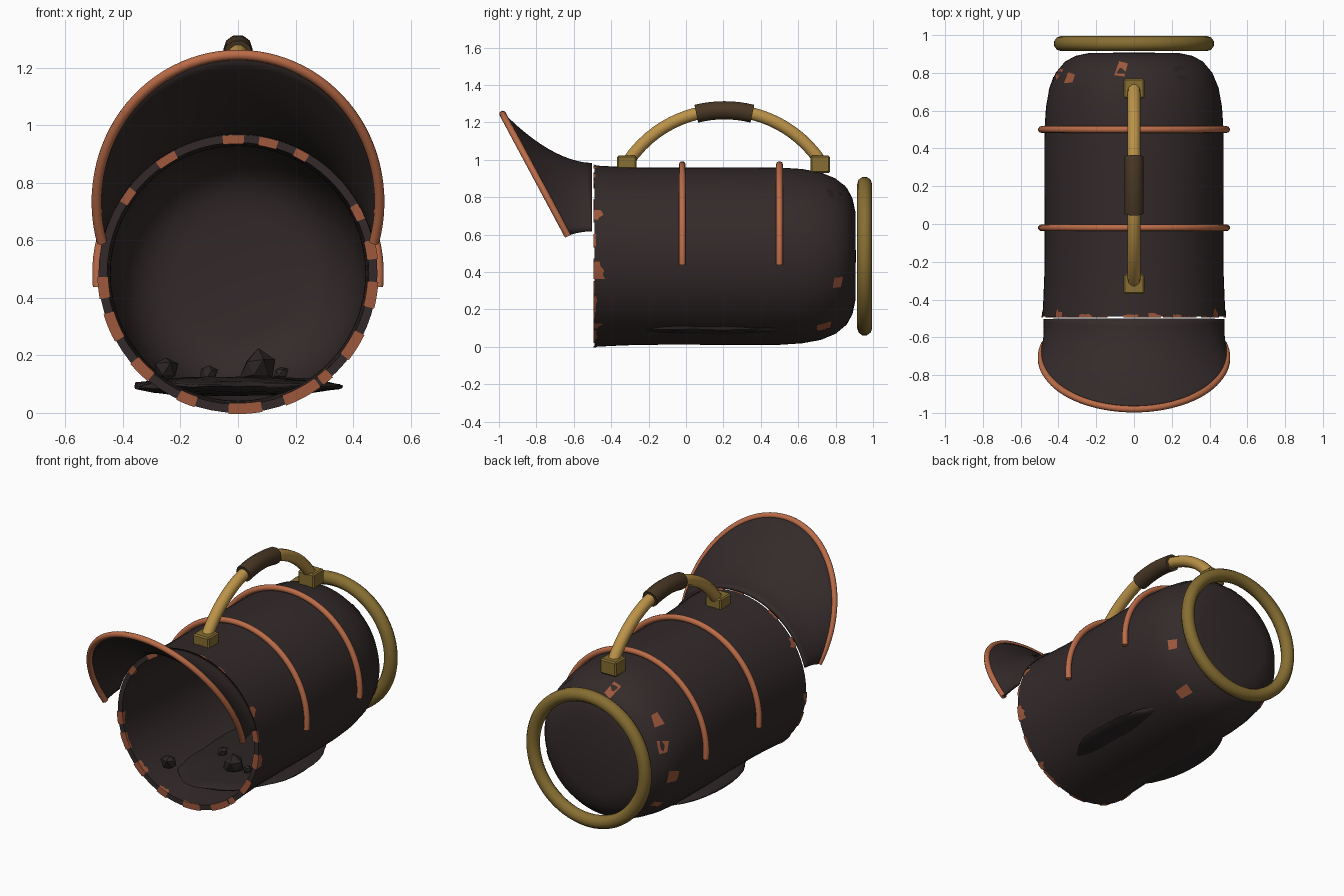
import bpy, bmesh, math, random
from math import sin, cos, pi, radians
from mathutils import Vector, noise

random.seed(4)
if "Cube" in bpy.data.objects:
    bpy.data.objects.remove(bpy.data.objects["Cube"])

AXIS_Z = 0.485


def material(name, r, g, b):
    m = bpy.data.materials.new(name)
    m.use_nodes = True
    m.diffuse_color = (r, g, b, 1)
    bsdf = m.node_tree.nodes["Principled BSDF"]
    bsdf.inputs["Base Color"].default_value = (r, g, b, 1)
    bsdf.inputs["Roughness"].default_value = 0.6
    return m


IRON = material("dark iron", 0.034, 0.023, 0.023)
COAL = material("coal black", 0.026, 0.019, 0.019)
COPPER = material("copper", 0.50, 0.15, 0.065)
RUST = material("worn copper", 0.34, 0.095, 0.045)
BRASS = material("brass", 0.50, 0.29, 0.065)
OLD_BRASS = material("aged brass", 0.24, 0.155, 0.032)
WOOD = material("brown grip", 0.065, 0.038, 0.018)


def smooth(obj, angle=40):
    bpy.ops.object.select_all(action='DESELECT')
    obj.select_set(True)
    bpy.context.view_layer.objects.active = obj
    bpy.ops.object.shade_smooth_by_angle(angle=radians(angle))


def add_mesh(name, bm, mat):
    bmesh.ops.recalc_face_normals(bm, faces=bm.faces)
    mesh = bpy.data.meshes.new(name)
    bm.to_mesh(mesh)
    bm.free()
    obj = bpy.data.objects.new(name, mesh)
    bpy.context.collection.objects.link(obj)
    mesh.materials.append(mat)
    return obj


def loft(name, rows, mat, wrap=False):
    """Skin a grid of points; wrap joins the end of each row to its start."""
    bm = bmesh.new()
    grid = [[bm.verts.new(p) for p in row] for row in rows]
    n = len(rows[0])
    for a, b in zip(grid, grid[1:]):
        for i in range(n if wrap else n - 1):
            j = (i + 1) % n
            bm.faces.new((a[i], a[j], b[j], b[i]))
    bmesh.ops.remove_doubles(bm, verts=bm.verts, dist=1e-5)
    return add_mesh(name, bm, mat)


def tube(name, points, radius, mat, closed=False):
    curve = bpy.data.curves.new(name, 'CURVE')
    curve.dimensions = '3D'
    curve.bevel_depth = radius
    curve.bevel_resolution = 3
    curve.use_fill_caps = True
    line = curve.splines.new('POLY')
    line.points.add(len(points) - 1)
    for p, co in zip(line.points, points):
        p.co = (*co, 1)
    line.use_cyclic_u = closed
    obj = bpy.data.objects.new(name, curve)
    bpy.context.collection.objects.link(obj)
    curve.materials.append(mat)
    bpy.ops.object.select_all(action='DESELECT')
    obj.select_set(True)
    bpy.context.view_layer.objects.active = obj
    bpy.ops.object.convert(target='MESH')
    smooth(bpy.context.object, 50)


def around(r, a, y):
    return Vector((r * cos(a), y, AXIS_Z + r * sin(a)))


def span(a, b, n):
    return [a + (b - a) * i / n for i in range(n + 1)]


# Bucket: outer skin, rolled over the rim into an inner skin
OUTER = [(-.49, .485), (-.4, .48), (-.25, .474), (0, .473), (.25, .475), (.5, .474),
         (.62, .466), (.72, .448), (.8, .415), (.86, .365), (.89, .31), (.905, .24), (.908, 0)]
INNER = [(y - (.03 if y > .6 else 0), max(r - .03, 0)) for y, r in OUTER]
loft("bucket", [[around(r, 2 * pi * i / 64, y) for i in range(64)]
                for y, r in OUTER[::-1] + INNER], IRON, wrap=True)
smooth(bpy.data.objects["bucket"])


def skin_radius(y):
    for (y0, r0), (y1, r1) in zip(OUTER, OUTER[1:]):
        if y <= y1:
            return r0 + (r1 - r0) * (y - y0) / (y1 - y0)
    return 0


# Flared hood, blending from a round collar to a tall lip
def lip(t):
    b = radians(-16 + 212 * t)
    z = .735 + .51 * sin(b)
    return Vector((.492 * cos(b), -.635 - .535 * (z - .6), z))


def hood_point(t, v):
    start, end = around(.49, radians(16 + 148 * t), -.502), lip(t)
    p = start.lerp(end, v ** 1.8)
    p.y = start.y + (end.y - start.y) * v
    return p


hood = loft("hood", [[hood_point(t, v) for t in span(0, 1, 48)] for v in span(0, 1, 12)], IRON)
solid = hood.modifiers.new("thickness", 'SOLIDIFY')
solid.thickness = .016
solid.offset = 0
smooth(hood)
tube("hood_rim", [lip(t) for t in span(0, 1, 56)], .018, COPPER)

# Copper bands over the upper half
for name, y in (("front_band", -.02), ("rear_band", .5)):
    tube(name, [around(.49, radians(a), y) for a in span(-5.5, 185.5, 48)], .018, COPPER)

# Brass ring behind the bucket
tube("rear_ring", [around(.385, 2 * pi * i / 64, .955) for i in range(64)],
     .04, OLD_BRASS, closed=True)


# Carrying handle: arched bar, grip and two mounting blocks
def arch(y):
    return Vector((0, y, .645 + math.sqrt(.62 ** 2 - (y - .205) ** 2)))


tube("handle_bar", [arch(y) for y in span(-.32, .73, 26)], .035, BRASS)
tube("handle_grip", [arch(y) for y in span(.055, .355, 8)], .051, WOOD)
for name, y, low in (("front_mount", -.317, .95), ("rear_mount", .718, .93)):
    bm = bmesh.new()
    bmesh.ops.create_cube(bm, size=1)
    bmesh.ops.scale(bm, verts=bm.verts, vec=(.11, .105, 1.022 - low))
    bmesh.ops.translate(bm, verts=bm.verts, vec=(0, y, (1.022 + low) / 2))
    bmesh.ops.bevel(bm, geom=bm.edges[:], offset=.008, segments=1, affect='EDGES')
    add_mesh(name, bm, OLD_BRASS)

# Flat bed of coal dust showing through both lower sides
bm = bmesh.new()
bmesh.ops.create_uvsphere(bm, u_segments=40, v_segments=12, radius=1)
for v in bm.verts:
    wobble = 1 + .06 * noise.noise(v.co * 2.5)
    v.co = Vector((v.co.x * .365 * wobble, .13 + v.co.y * .53 * wobble,
                   .092 + v.co.z * .033 + .008 * noise.noise(v.co * 3)))
smooth(add_mesh("coal_bed", bm, COAL), 60)

# Loose coal lumps
for i, (x, y, z, r) in enumerate([(-.25, -.32, .15, .048), (.07, -.15, .155, .062),
                                  (-.1, -.01, .135, .034), (.15, -.12, .14, .026)]):
    bm = bmesh.new()
    bmesh.ops.create_icosphere(bm, subdivisions=1, radius=r)
    for v in bm.verts:
        v.co = v.co * random.uniform(.75, 1.2) + Vector((x, y, z))
    add_mesh(f"coal_lump_{i + 1}", bm, COAL)


# Worn patches lying on the skin
def patch(name, angle, y, size, mat):
    bm = bmesh.new()
    ring = []
    for k in range(4):
        turn = k * pi / 2 + random.uniform(.3, 1.1)
        yy = y + size * cos(turn)
        r = skin_radius(yy)
        ring.append(bm.verts.new(around(r + .005, radians(angle) + size * sin(turn) / r, yy)))
    bm.faces.new(ring)
    add_mesh(name, bm, mat)


WORN = [(100, .82, .045), (143, .77, .045), (-20, .81, .036), (-58, .74, .05),
        (163, .8, .045), (190, .75, .05), (218, .77, .04)]
for i, (a, y, s) in enumerate(WORN):
    patch(f"worn_patch_{i + 1}", a, y, s, RUST)
patch("dark_patch", 52, .8, .05, COAL)

# Worn chips folded over the front rim: angle, width in degrees, depth
CHIPS = [(27, 7, .05), (-9, 11, .06), (-32, 12, .015), (-50, 5, .055), (-62, 16, .02),
         (-87, 14, .015), (-112, 8, .03), (225, 10, .04), (203, 12, .02), (186, 9, .03),
         (145, 7, .05), (122, 9, .015), (92, 9, .012), (77, 8, .02), (62, 6, .012),
         (10, 8, .012)]
for i, (a, w, depth) in enumerate(CHIPS):
    rows = []
    for k, f in enumerate(span(-.5, .5, 4)):
        ang = radians(a + w * f)
        d = depth * random.uniform(.35, 1)
        rows.append([around(skin_radius(-.49 + d) + .004, ang, -.49 + d),
                     around(.489, ang, -.494), around(.451, ang, -.494),
                     around(.451 - d * .08, ang, -.49 + d * .8)])
    loft(f"rim_chip_{i + 1}", rows, RUST)
